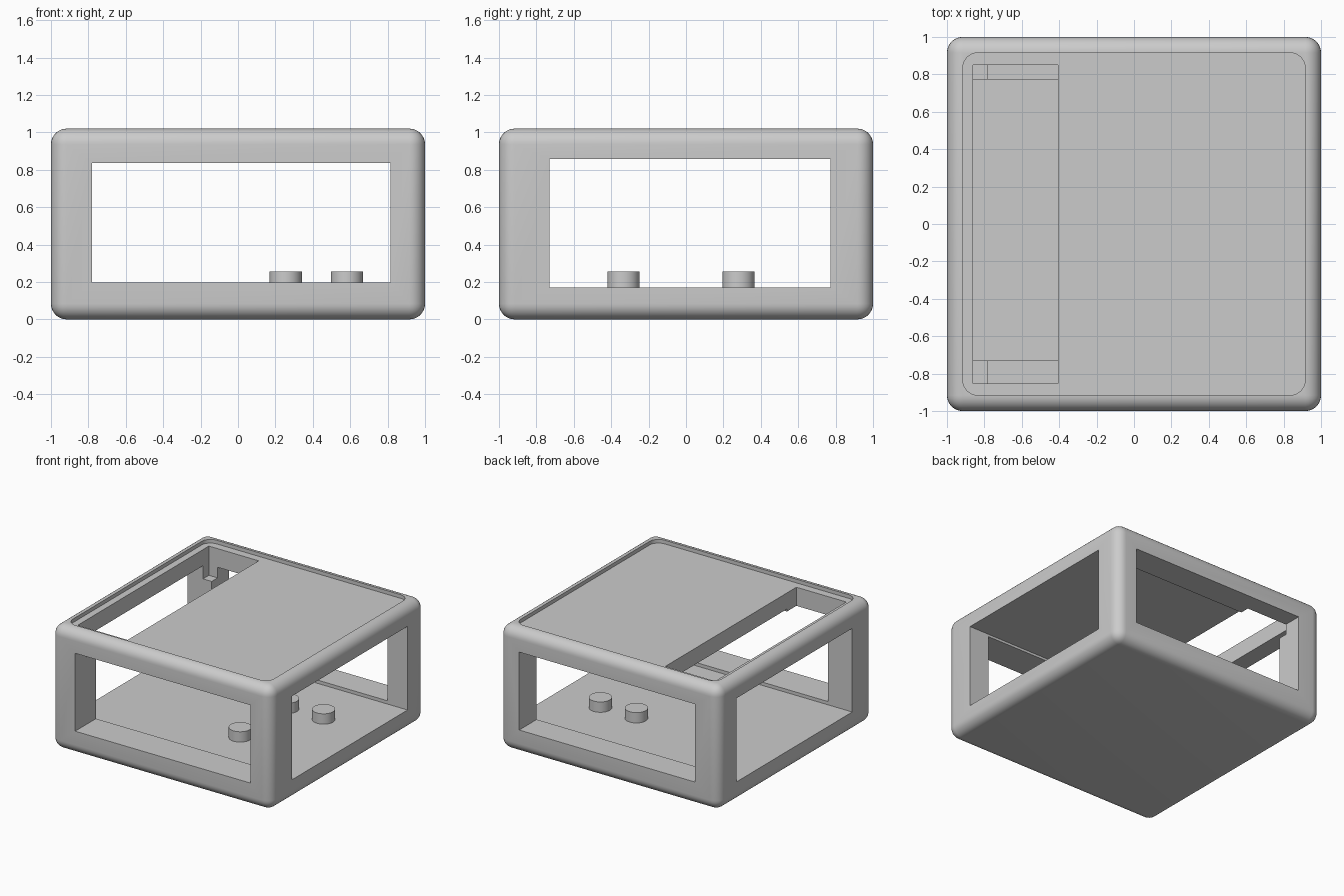
import bpy, bmesh, math

if "Cube" in bpy.data.objects:
    bpy.data.objects.remove(bpy.data.objects["Cube"])

grey = bpy.data.materials.new("light grey")
grey.diffuse_color = (0.6, 0.6, 0.6, 1)
grey.use_nodes = True
grey.node_tree.nodes["Principled BSDF"].inputs["Base Color"].default_value = grey.diffuse_color


def box(name, lo, hi, radius=0, vertical_only=False):
    """Box between two corners, with optional rounded edges."""
    bm = bmesh.new()
    bmesh.ops.create_cube(bm, size=1)
    for v in bm.verts:
        v.co = [l + (c + 0.5) * (h - l) for l, h, c in zip(lo, hi, v.co)]
    if radius:
        edges = [e for e in bm.edges if not vertical_only
                 or abs(e.verts[0].co.z - e.verts[1].co.z) > 0.001]
        bmesh.ops.bevel(bm, geom=edges, offset=radius, segments=8,
                        profile=0.5, affect='EDGES')
    bmesh.ops.recalc_face_normals(bm, faces=bm.faces)
    mesh = bpy.data.meshes.new(name)
    bm.to_mesh(mesh)
    bm.free()
    ob = bpy.data.objects.new(name, mesh)
    bpy.context.collection.objects.link(ob)
    mesh.materials.append(grey)
    return ob


def smooth(ob, degrees):
    bpy.ops.object.select_all(action='DESELECT')
    ob.select_set(True)
    bpy.context.view_layer.objects.active = ob
    bpy.ops.object.shade_smooth_by_angle(angle=math.radians(degrees))


# Rounded case, hollowed by the four cuts below
case = box("case", (-1, -1, 0), (1, 1, 1.02), 0.084)
cutters = [
    # window passage from front to back
    box("front_back_cutter", (-0.78, -1.2, 0.197), (0.816, 1.2, 0.837)),
    # window passage from side to side
    box("side_cutter", (-1.2, -0.73, 0.17), (1.2, 0.773, 0.857)),
    # shallow recess in the top
    box("top_recess_cutter", (-0.915, -0.915, 0.99), (0.915, 0.915, 1.2), 0.08, True),
    # slot through the top, reaching down to the corner posts
    box("top_slot_cutter", (-0.86, -0.852, 0.75), (-0.407, 0.85, 1.2)),
]
bpy.context.view_layer.objects.active = case
for cutter in cutters:
    mod = case.modifiers.new(cutter.name, 'BOOLEAN')
    mod.operation = 'DIFFERENCE'
    mod.solver = 'EXACT'
    mod.object = cutter
    bpy.ops.object.modifier_apply(modifier=mod.name)
for cutter in cutters:
    bpy.data.objects.remove(cutter)
smooth(case, 25)

# Round mounting pegs on the floor
for x in (0.255, 0.582):
    for y in (-0.335, 0.28):
        bpy.ops.mesh.primitive_cylinder_add(
            vertices=40, radius=0.086, depth=0.095, location=(x, y, 0.2075))
        peg = bpy.context.object
        peg.name = "mounting_peg"
        peg.data.materials.append(grey)
        smooth(peg, 30)
